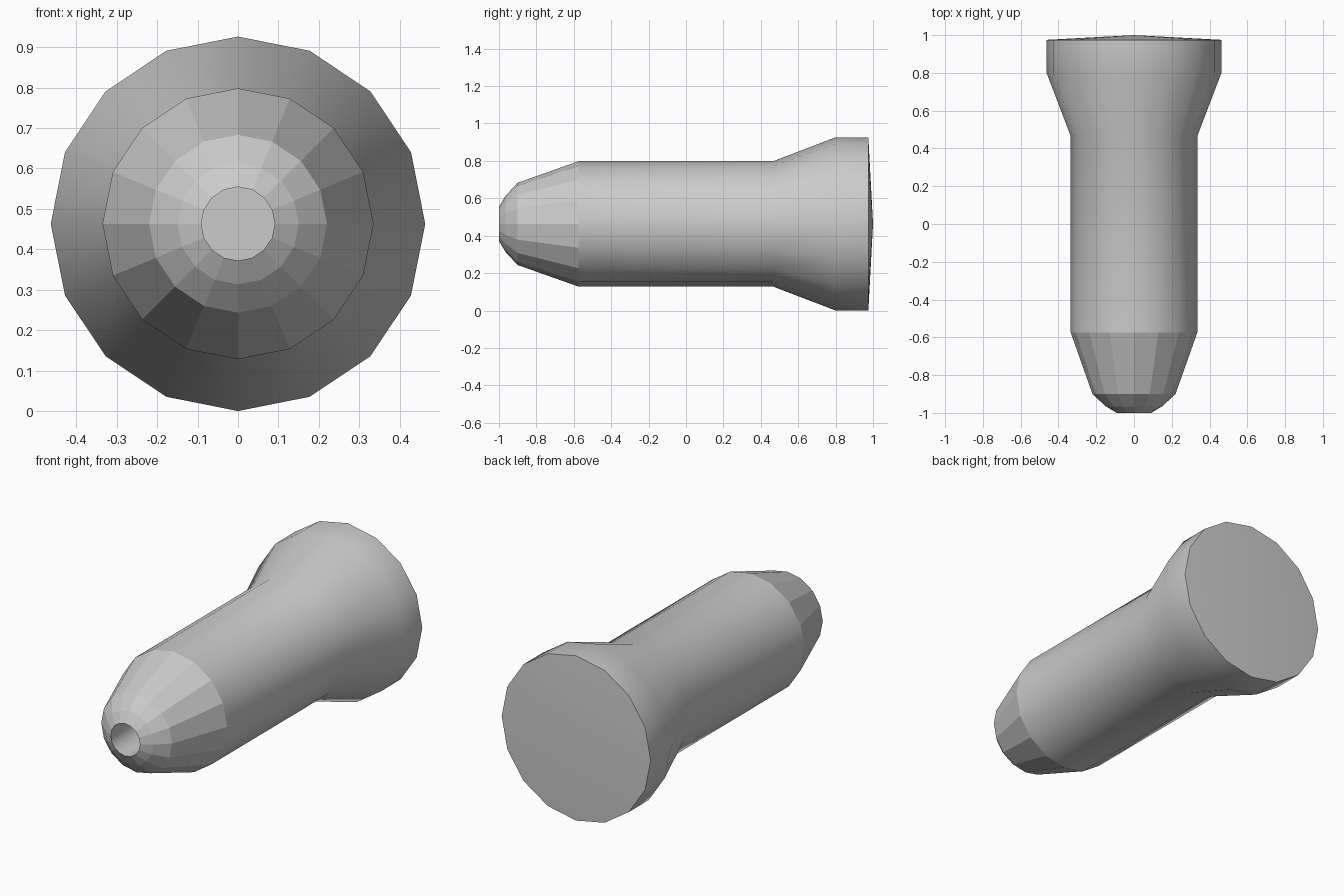
import bpy, bmesh
from math import sin, cos, tau

if "Cube" in bpy.data.objects:
    bpy.data.objects.remove(bpy.data.objects["Cube"])

SIDES = 16
CZ = 0.463  # height of the long axis


def lathe(name, profile, smooth, sharp_rings=()):
    """Spin (y, radius) points round the long axis; radius 0 makes a pole."""
    bm = bmesh.new()
    rings = []
    for y, r in profile:
        n = SIDES if r else 1
        rings.append([bm.verts.new((r * cos(tau * i / SIDES), y, CZ + r * sin(tau * i / SIDES)))
                      for i in range(n)])
    for a, b in zip(rings, rings[1:]):
        for i in range(SIDES):
            j = (i + 1) % SIDES
            quad = [a[i % len(a)], b[i % len(b)], b[j % len(b)], a[j % len(a)]]
            f = bm.faces.new(list(dict.fromkeys(quad)))
            f.smooth = smooth
    for k in sharp_rings:
        for i in range(SIDES):
            bm.edges.get((rings[k][i], rings[k][(i + 1) % SIDES])).smooth = False
    mesh = bpy.data.meshes.new(name)
    bm.to_mesh(mesh)
    bm.free()
    obj = bpy.data.objects.new(name, mesh)
    bpy.context.collection.objects.link(obj)
    return obj


# Smooth shaft, flared base and very shallow conical end cap
lathe("body", [(-0.575, 0.335), (0.465, 0.335), (0.80, 0.463), (0.975, 0.463), (1.0, 0)],
      True, sharp_rings=[3])

# Faceted tapering nose
lathe("nose", [(-1.0, 0.091), (-0.965, 0.15), (-0.90, 0.22), (-0.575, 0.335)], False)

# Smooth bore sunk into the tip, with a flat floor
lathe("tip_bore", [(-0.60, 0), (-0.60, 0.091), (-1.0, 0.091)], True, sharp_rings=[1])
